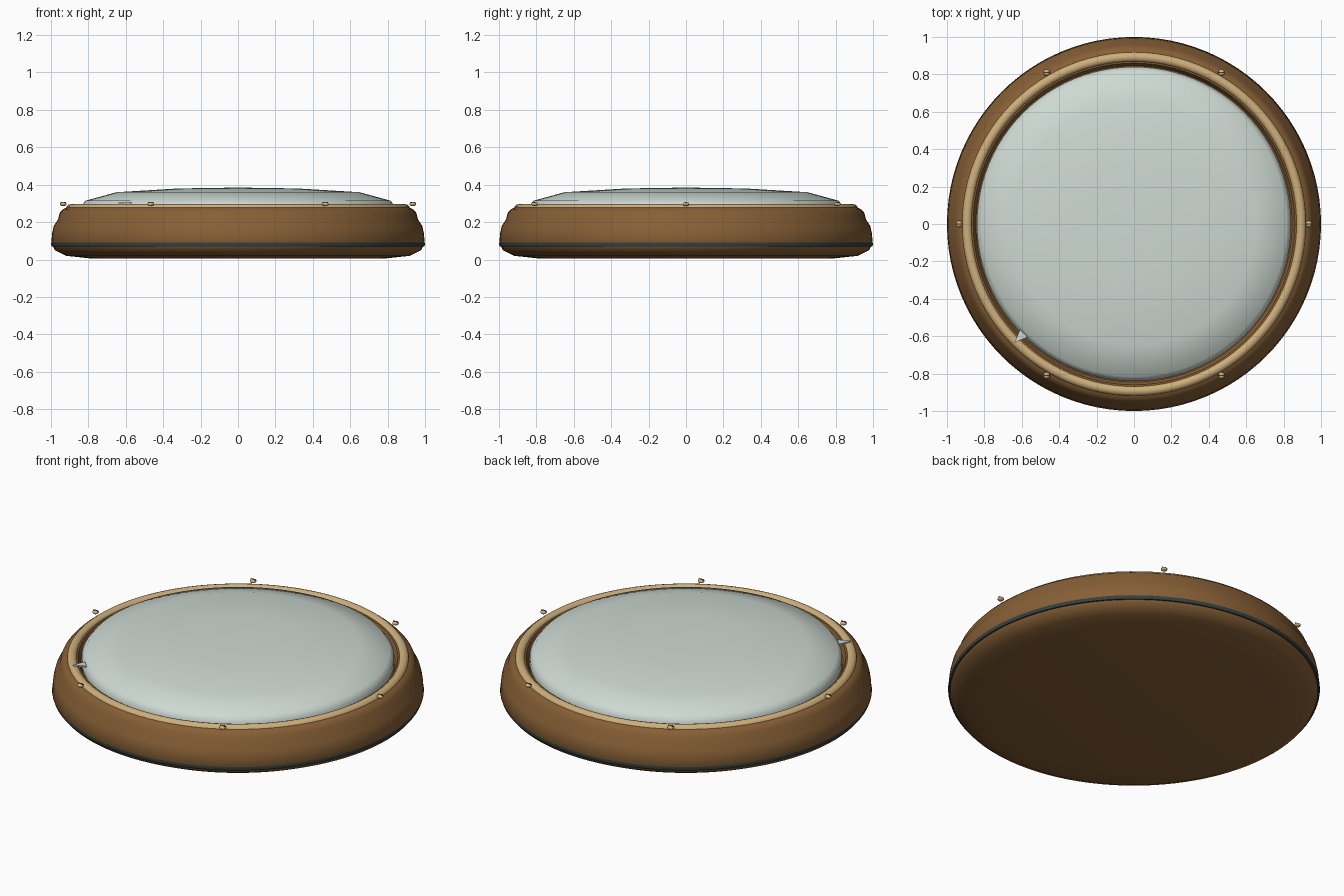
import bpy, bmesh, math

if "Cube" in bpy.data.objects:
    bpy.data.objects.remove(bpy.data.objects["Cube"])

def mat(name, col):
    m = bpy.data.materials.new(name)
    m.diffuse_color = (*col, 1)
    m.use_nodes = True
    m.node_tree.nodes["Principled BSDF"].inputs["Base Color"].default_value = m.diffuse_color
    return m

BROWN = mat("brown wood", (0.24, 0.115, 0.036))
BRASS = mat("pale brass", (0.62, 0.43, 0.20))
GLASS = mat("pale glass", (0.62, 0.70, 0.65))
DARK = mat("dark band", (0.035, 0.05, 0.05))

def finish(name, bm, m, angle=40):
    bmesh.ops.remove_doubles(bm, verts=bm.verts, dist=1e-5)
    bmesh.ops.recalc_face_normals(bm, faces=bm.faces)
    me = bpy.data.meshes.new(name)
    bm.to_mesh(me)
    bm.free()
    ob = bpy.data.objects.new(name, me)
    bpy.context.collection.objects.link(ob)
    me.materials.append(m)
    bpy.ops.object.select_all(action='DESELECT')
    ob.select_set(True)
    bpy.context.view_layer.objects.active = ob
    bpy.ops.object.shade_smooth_by_angle(angle=math.radians(angle))
    return ob

def lathe(name, profile, m, closed=False, steps=96, angle=40):
    bm = bmesh.new()
    pts = profile + profile[:1] if closed else profile
    vs = [bm.verts.new((r, 0, z)) for r, z in pts]
    es = [bm.edges.new(p) for p in zip(vs, vs[1:])]
    bmesh.ops.spin(bm, geom=vs + es, cent=(0, 0, 0), axis=(0, 0, 1),
                   angle=2 * math.pi, steps=steps)
    return finish(name, bm, m, angle)

# Rounded wooden case with a recess for the glass
lathe("case", [(0, 0.005), (0.78, 0.005), (0.92, 0.02), (0.98, 0.05), (0.998, 0.09),
               (0.994, 0.14), (0.985, 0.18), (0.962, 0.215), (0.953, 0.25),
               (0.935, 0.27), (0.90, 0.285), (0.86, 0.28), (0.845, 0.25), (0, 0.25)], BROWN)

# Dark band round the foot
lathe("dark_band", [(0.97, 0.067), (0.996, 0.07), (1.0, 0.083), (0.996, 0.098), (0.97, 0.1)],
      DARK, closed=True)

# Bezel ring
lathe("bezel", [(0.893 + 0.027 * math.cos(a * math.pi / 6), 0.27 + 0.026 * math.sin(a * math.pi / 6))
                for a in range(12)], BRASS, closed=True)

# Domed glass
lathe("glass", [(0, 0.385), (0.32, 0.38), (0.65, 0.36), (0.815, 0.315), (0.84, 0.285), (0.84, 0.25)],
      GLASS)

# Six slotted screws round the bezel
for i in range(6):
    a = i * math.pi / 3
    x, y = 0.935 * math.cos(a), 0.935 * math.sin(a)
    bm = bmesh.new()
    bmesh.ops.create_uvsphere(bm, u_segments=16, v_segments=8, radius=0.018)
    bmesh.ops.scale(bm, vec=(1, 1, 0.6), verts=bm.verts)
    bmesh.ops.translate(bm, vec=(x, y, 0.296), verts=bm.verts)
    finish(f"screw_{i + 1}", bm, BRASS)
    bm = bmesh.new()
    bmesh.ops.create_cube(bm, size=1)
    bmesh.ops.scale(bm, vec=(0.03, 0.005, 0.006), verts=bm.verts)
    bmesh.ops.translate(bm, vec=(x, y, 0.3045), verts=bm.verts)
    finish(f"screw_slot_{i + 1}", bm, DARK)

# Flat triangular marker at the front left of the bezel
bm = bmesh.new()
tri = bm.faces.new([bm.verts.new((x, y, 0.296)) for x, y in
                    [(-0.61, -0.565), (-0.64, -0.635), (-0.57, -0.605)]])
ext = bmesh.ops.extrude_face_region(bm, geom=[tri])
bmesh.ops.translate(bm, vec=(0, 0, 0.008),
                    verts=[v for v in ext["geom"] if isinstance(v, bmesh.types.BMVert)])
finish("marker", bm, GLASS)
